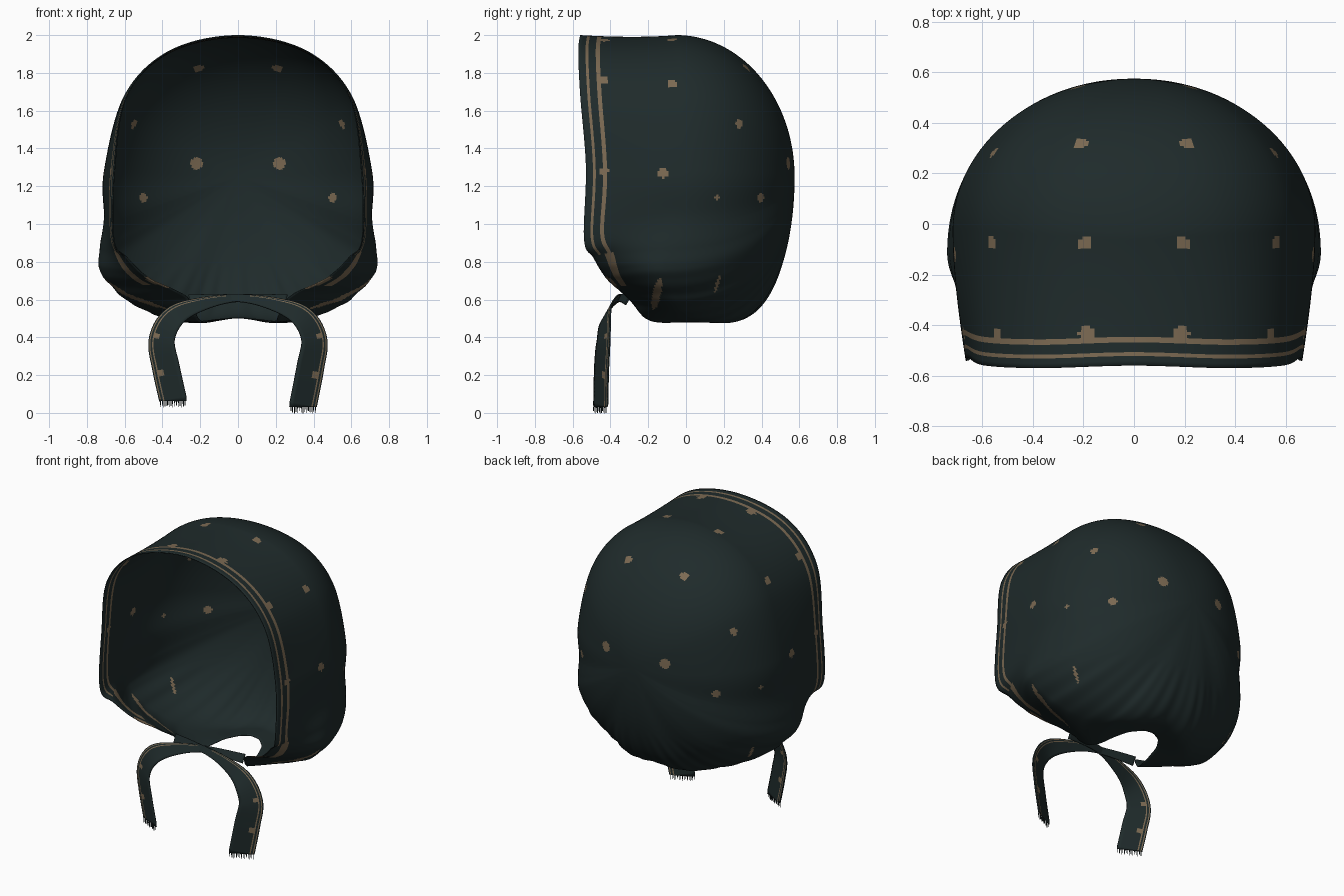
import bpy, bmesh, math
from mathutils import Vector

cube = bpy.data.objects.get("Cube")
if cube:
    bpy.data.objects.remove(cube, do_unlink=True)


def make_material(name, rgb):
    mat = bpy.data.materials.new(name)
    mat.use_nodes = True
    color = (*rgb, 1)
    mat.diffuse_color = color
    shader = mat.node_tree.nodes["Principled BSDF"]
    shader.inputs["Base Color"].default_value = color
    shader.inputs["Roughness"].default_value = 0.9
    return mat


CLOTH = make_material("dark teal cloth", (0.0135, 0.0235, 0.0238))
GOLD = make_material("tan print", (0.2, 0.143, 0.085))


def spline(points, steps, closed=False):
    """Sample a smooth curve through control vectors of any size."""
    pts = [Vector(p) for p in points]
    count = len(pts)
    if closed:
        get = lambda i: pts[i % count]
    else:
        get = lambda i: pts[min(max(i, 0), count - 1)]
    out = []
    for i in range(count if closed else count - 1):
        a, b, c, d = (get(i + k) for k in (-1, 0, 1, 2))
        for s in range(steps):
            t = s / steps
            out.append(b + (c - a) * t / 2 + (a - 2.5 * b + 2 * c - d / 2) * t * t
                       + (1.5 * (b - c) + (d - a) / 2) * t ** 3)
    if not closed:
        out.append(pts[-1])
    return out


def mirrored_loop(half):
    return half + [(-x, y, z) for x, y, z in half[-2:0:-1]]


def grid_mesh(bm, rows, closed, material_rule):
    """Skin rows of points; the rule picks a material from row and column."""
    verts = [[bm.verts.new(p) for p in row] for row in rows]
    width = len(rows[0])
    for r in range(len(rows) - 1):
        for c in range(width if closed else width - 1):
            n = (c + 1) % width
            face = bm.faces.new((verts[r][c], verts[r][n], verts[r + 1][n], verts[r + 1][c]))
            face.material_index = material_rule(r, c)
            face.smooth = True


def finish(bm, name, thickness):
    bmesh.ops.recalc_face_normals(bm, faces=bm.faces)
    mesh = bpy.data.meshes.new(name)
    bm.to_mesh(mesh)
    bm.free()
    obj = bpy.data.objects.new(name, mesh)
    bpy.context.collection.objects.link(obj)
    mesh.materials.append(CLOTH)
    mesh.materials.append(GOLD)
    solid = obj.modifiers.new("cloth thickness", 'SOLIDIFY')
    solid.thickness = thickness


# Hood: open front rim, widest loop, and a rounded back closing at a pole
rim_half = [(0, -.56, 2), (.37, -.57, 1.915), (.59, -.56, 1.68), (.655, -.53, 1.3), (.66, -.54, .92),
            (.59, -.49, .82), (.47, -.42, .71), (.27, -.31, .61), (.2, -.18, .485), (.12, .08, .49), (0, .16, .5)]
mid_half = [(0, -.05, 2), (.36, -.03, 1.92), (.6, -.02, 1.685), (.71, -.02, 1.28), (.71, -.04, 1.03),
            (.732, -.09, .87), (.725, -.12, .74), (.58, -.05, .59), (.38, .05, .5), (.2, .2, .475), (0, .27, .5)]
STEPS = 22
rim = spline(mirrored_loop(rim_half), STEPS, True)
mid = spline(mirrored_loop(mid_half), STEPS, True)
pole = Vector((0, .575, 1.25))
columns = len(rim)


def meridian(a, b):
    """Dense path from rim point a through b to the pole."""
    handle = b - Vector((0, (b.y - a.y) * .42, .024 * max(0, b.z - 1.25)))
    path = []
    for i in range(40):
        t = i / 40
        path.append(a * (1 - t) ** 2 + handle * 2 * t * (1 - t) + b * t * t)
    # The lower back corners are a little fuller than a plain ellipse
    fullness = min(1, max(0, (1 - b.z) / .4)) * min(1, abs(b.x) / .5)
    power = 1 - .07 * fullness
    for i in range(81):
        angle = math.pi / 2 * i / 80
        p = pole + (b - pole) * abs(math.cos(angle)) ** power
        p.y = b.y + (pole.y - b.y) * math.sin(angle) ** power
        path.append(p)
    return path


# Rows follow the printed border, then spread evenly to the pole
border = [0, .019, .038, .053, .073, .092, .103, .114]
ROWS = 122


def resample(path):
    total = [0]
    for p, q in zip(path, path[1:]):
        total.append(total[-1] + (q - p).length)
    targets = border + [border[-1] + (total[-1] - border[-1]) * i / ROWS for i in range(1, ROWS + 1)]
    out, k = [], 0
    for d in targets:
        while k < len(path) - 2 and total[k + 1] < d:
            k += 1
        span = max(total[k + 1] - total[k], 1e-6)
        out.append(path[k].lerp(path[k + 1], min(1, (d - total[k]) / span)))
    return out


def gather(p, c):
    """Pleat the cloth toward the neck."""
    low = min(1, max(0, (.8 - p.z) / .3))
    turn = math.tau * c / columns
    wave = math.sin(turn * 38) + .7 * math.sin(turn * 23 + 1)
    scale = 1 + .009 * low * wave
    return Vector((p.x * scale, p.y * scale, p.z))


lines = [[gather(p, c) for p in resample(meridian(rim[c], mid[c]))] for c in range(columns)]
rows = [[line[r] for line in lines] for r in range(len(lines[0]))]


def border_rule(r, c):
    """Two stripes along the rim; the second widens on the slanted lip."""
    along = min(c, columns - c) / STEPS
    if along < 4.9:
        return int(r in (2, 5, 6))
    return int(along < 6.4 and r in (4, 5, 6, 7))


hood = bmesh.new()
grid_mesh(hood, rows, True, border_rule)
bmesh.ops.remove_doubles(hood, verts=hood.verts, dist=1e-5)

# Printed dots, repeated on both sides
dots = [(.195, -.075, 1.98, .027), (.56, -.075, 1.74, .026), (.7, -.12, 1.27, .027), (.21, .31, 1.82, .028),
        (.55, .28, 1.53, .026), (.22, .54, 1.32, .033), (.49, .38, 1.14, .026), (.69, .17, 1.14, .014),
        (.19, -.435, 1.98, .03), (.55, -.44, 1.77, .029), (.68, -.438, 1.28, .027)]
centers = [(f, f.calc_center_median()) for f in hood.faces]
for x, y, z, radius in dots:
    for side in (-1, 1):
        spot = Vector((side * x, y, z))
        face, middle = min(centers, key=lambda item: (item[1] - spot).length)
        face.normal_update()
        spot -= face.normal * (spot - middle).dot(face.normal)
        for f, c in centers:
            if (c - spot).length < radius:
                f.material_index = 1

# Dots stretched by the gathers: y, z, half width, half height, slant
for y, z, half_width, half_height, slant in ((-.155, .63, .022, .085, .2), (-.395, .67, .028, .05, -.6),
                                             (.165, .68, .008, .05, .3)):
    for f, c in centers:
        shift = (c.y - y - (c.z - z) * slant) / half_width
        if abs(c.x) > .3 and shift ** 2 + ((c.z - z) / half_height) ** 2 < 1:
            f.material_index = 1
finish(hood, "hood", .006)

# Ties: x, y, z and half width along each ribbon, crossing under the chin
tie_path = [(-.26, -.31, .6, .03), (0, -.35, .61, .022), (.2, -.395, .575, .04), (.34, -.43, .51, .065),
            (.405, -.44, .39, .075), (.385, -.45, .24, .08), (.345, -.455, .035, .08)]
across = [-1, -.7, -.4, -.1, .2, .45, .6, .7, .84, .92, 1]


def build_tie(side, name, lift):
    path = spline(tie_path, 12)
    tie_rows = []
    for i, p in enumerate(path):
        ahead = path[min(i + 1, len(path) - 1)] - path[max(i - 1, 0)]
        ahead = ahead.xyz.normalized()
        out = Vector((-ahead.z, .5, ahead.x)).normalized()
        mid_point = p.xyz
        mid_point.y -= lift * math.exp(-(p.x / .15) ** 2)
        if side < 0:
            mid_point.z += .03 * max(0, (.3 - p.z) / .26)
        tie_rows.append([mid_point + out * p.w * k for k in across])
    # Trim the end level
    bottom = sum(p.z for p in tie_rows[-1]) / len(across)
    for p in tie_rows[-1]:
        p.z = bottom
    flip = Vector((side, 1, 1))
    tie_rows = [[p * flip for p in row] for row in tie_rows]

    def print_rule(r, c):
        dot = r in (46, 47, 61, 62) and c in (4, 5)
        return int(dot or c in (6, 8) and r > 14)

    bm = bmesh.new()
    grid_mesh(bm, tie_rows, False, print_rule)
    finish(bm, name, .008)
    return tie_rows[-1][0], tie_rows[-1][-1]


def build_fringe(start, end, name):
    bm = bmesh.new()
    along = (end - start).normalized() * .0025
    for i in range(15):
        top = start.lerp(end, (i + .5) / 15)
        drop = Vector((0, 0, -.023 - .012 * (i * 7 % 5) / 4))
        bm.faces.new([bm.verts.new(q) for q in
                      (top - along, top + along, top + along / 2 + drop, top - along / 2 + drop)])
    finish(bm, name, .003)


for side, label, lift in ((1, "left", .012), (-1, "right", 0)):
    start, end = build_tie(side, label + "_tie", lift)
    build_fringe(start, end, label + "_tie_fringe")
